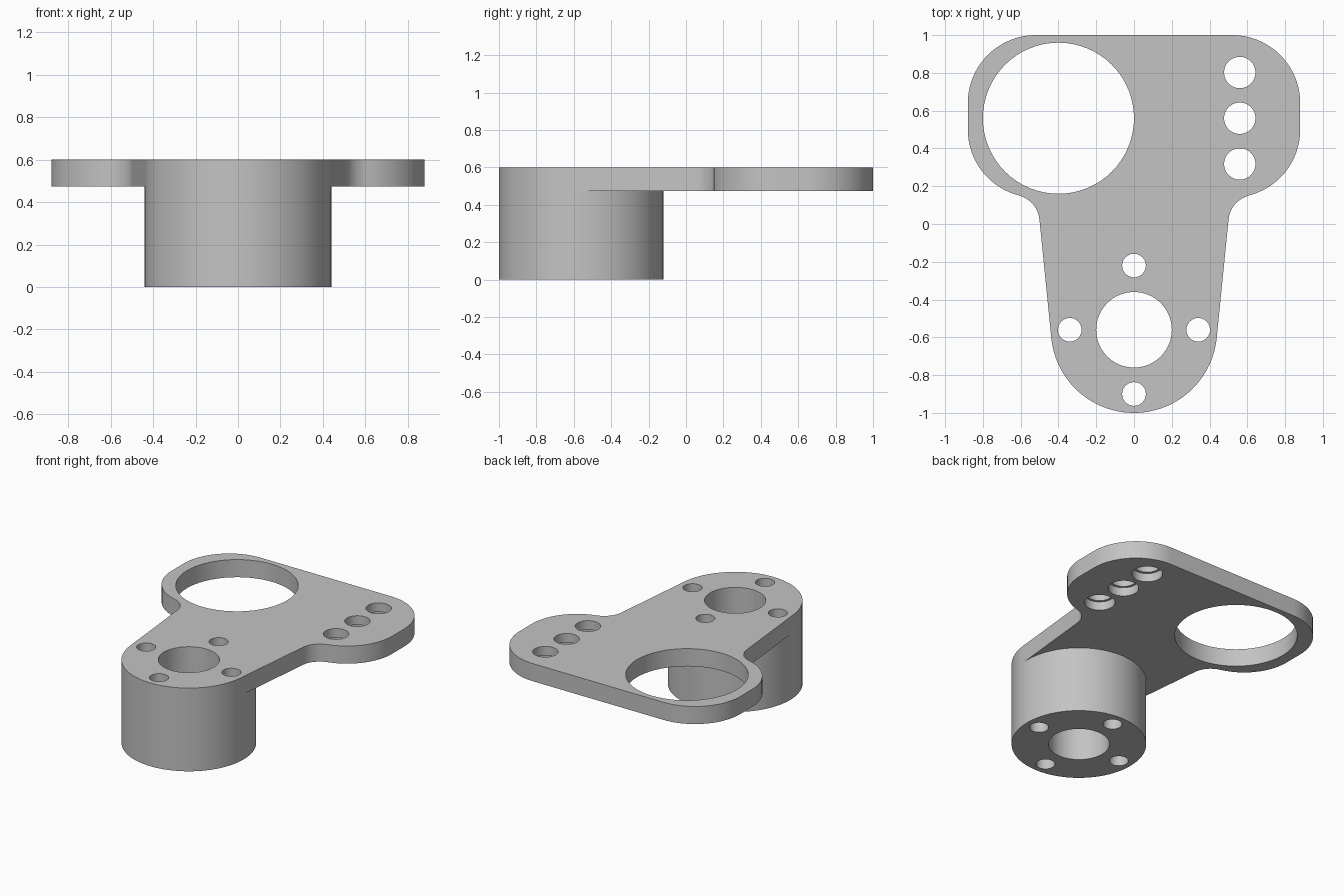
import bpy, bmesh
from math import cos, sin, radians

cube = bpy.data.objects.get("Cube")
if cube:
    bpy.data.objects.remove(cube, do_unlink=True)

grey = bpy.data.materials.new("matte grey")
grey.use_nodes = True
colour = (0.55, 0.55, 0.55, 1)
grey.diffuse_color = colour
grey.node_tree.nodes["Principled BSDF"].inputs["Base Color"].default_value = colour

THICK_Z, TOP_Z = 0.473, 0.6
BOSS_Y, BOSS_R = -0.56, 0.44
TAPER = 5.7      # lean of the straight sides, in degrees


def arc(x, y, r, start, end, steps):
    angles = [radians(start + (end - start) * i / steps) for i in range(steps + 1)]
    return [(x + r * cos(a), y + r * sin(a)) for a in angles]


def circle(x, y, r, steps=64):
    return arc(x, y, r, 0, 360, steps)[:-1]


def prism(name, outline, z0, z1):
    bm = bmesh.new()
    face = bm.faces.new([bm.verts.new((x, y, z0)) for x, y in outline])
    top = bmesh.ops.extrude_face_region(bm, geom=[face])["geom"]
    bmesh.ops.translate(bm, vec=(0, 0, z1 - z0),
                        verts=[v for v in top if isinstance(v, bmesh.types.BMVert)])
    bmesh.ops.recalc_face_normals(bm, faces=bm.faces)
    mesh = bpy.data.meshes.new(name)
    bm.to_mesh(mesh)
    bm.free()
    mesh.materials.append(grey)
    obj = bpy.data.objects.new(name, mesh)
    bpy.context.collection.objects.link(obj)
    return obj


def combine(target, tool, operation):
    tool.hide_render = True
    mod = target.modifiers.new(operation, 'BOOLEAN')
    mod.operation, mod.solver, mod.object = operation, 'EXACT', tool
    bpy.context.view_layer.objects.active = target
    bpy.ops.object.modifier_apply(modifier=mod.name)
    bpy.data.objects.remove(tool, do_unlink=True)


# Plate: half outline from the boss up to the back edge, then mirrored
front = arc(0, BOSS_Y, BOSS_R, -180 + TAPER, -TAPER, 48)
right = (arc(0.645, 0.01, 0.145, 180 - TAPER, 104.3, 12)
         + arc(0.52, 0.5, 0.36, -75.7, 0, 16)
         + arc(0.52, 0.64, 0.36, 0, 90, 20))
left = [(-x, y) for x, y in reversed(right)]
bracket = prism("mounting_bracket", front + right + left, THICK_Z, TOP_Z)

# Boss: round block under the narrow end
back = arc(0, BOSS_Y, BOSS_R, -TAPER, 180 + TAPER, 52)
boss = prism("boss", front + back[1:-1], 0, 0.53)
combine(bracket, boss, 'UNION')

# Through holes: large ring, bore, four bolt holes, row of three
holes = [(-0.4, 0.56, 0.4), (0, BOSS_Y, 0.2)]
holes += [(0.34 * dx, BOSS_Y + 0.34 * dy, 0.0625)
          for dx, dy in ((1, 0), (0, 1), (-1, 0), (0, -1))]
row = [(0.56, 0.56 + 0.242 * i) for i in (-1, 0, 1)]
holes += [(x, y, 0.083) for x, y in row]
for x, y, r in holes:
    combine(bracket, prism("hole_cutter", circle(x, y, r), -0.1, 0.7), 'DIFFERENCE')

# Wider recesses on the underside of the row
for x, y in row:
    combine(bracket, prism("recess_cutter", circle(x, y, 0.1), 0.4, 0.535), 'DIFFERENCE')

bpy.ops.object.select_all(action='DESELECT')
bracket.select_set(True)
bpy.context.view_layer.objects.active = bracket
bpy.ops.object.shade_smooth_by_angle(angle=radians(30))
